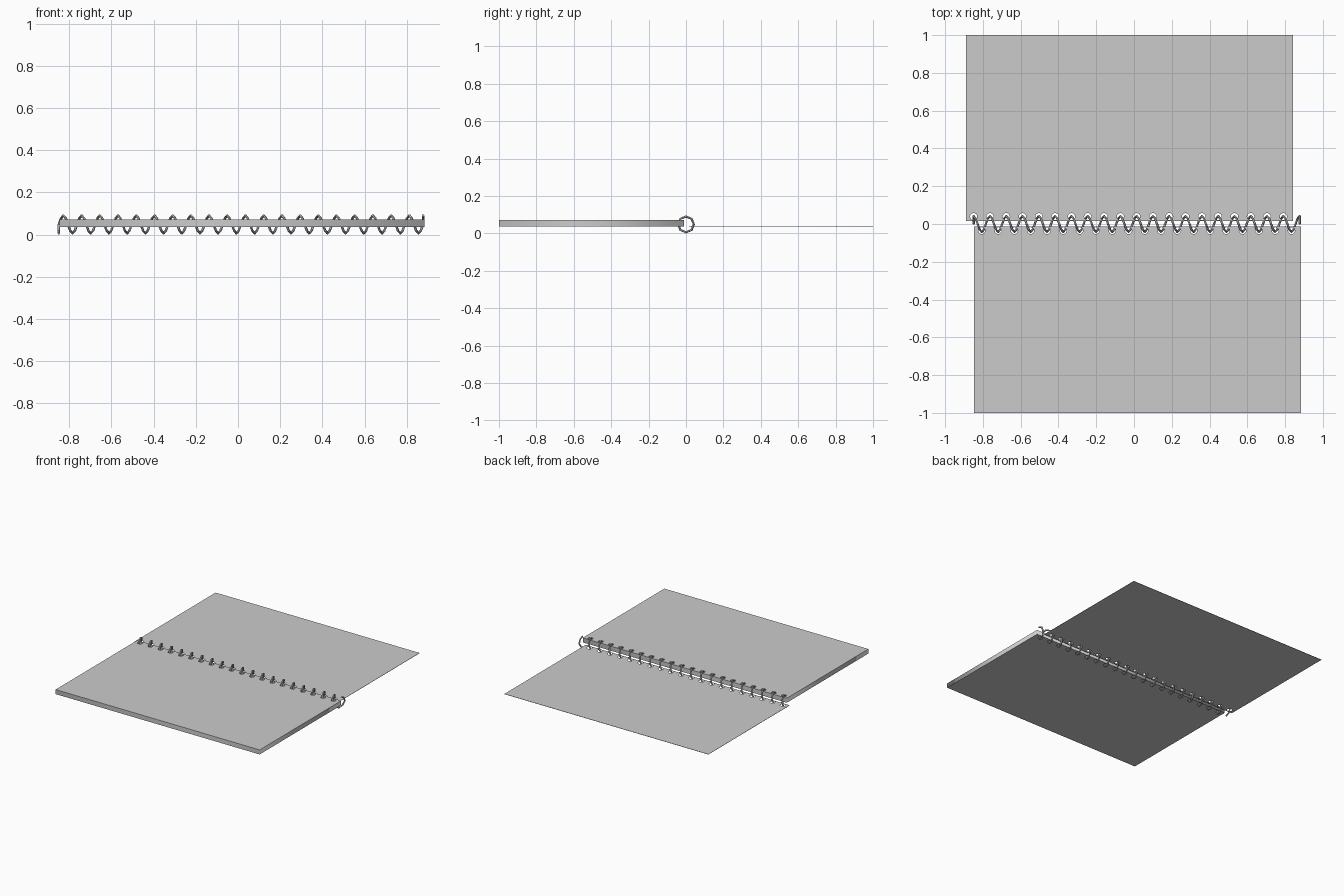
import bpy
import math

if "Cube" in bpy.data.objects:
    bpy.data.objects.remove(bpy.data.objects["Cube"], do_unlink=True)

TURNS = 20
PITCH = 0.0863
START = -0.849
RADIUS = 0.042
WIRE = 0.006
AXIS_Z = RADIUS + WIRE
STEPS = 8
WIDTH = 1.731


def make_material(name, value):
    mat = bpy.data.materials.new(name)
    mat.use_nodes = True
    colour = (value, value, value, 1)
    mat.diffuse_color = colour
    mat.node_tree.nodes["Principled BSDF"].inputs["Base Color"].default_value = colour
    return mat


grey = make_material("light grey", 0.6)


def add_poly(curve, points, cyclic):
    spline = curve.splines.new('POLY')
    spline.points.add(len(points) - 1)
    for p, co in zip(spline.points, points):
        p.co = (*co, 1)
    spline.use_cyclic_u = cyclic


def finish(name, curve, z=0):
    curve.materials.append(grey)
    obj = bpy.data.objects.new(name, curve)
    bpy.context.collection.objects.link(obj)
    obj.location.z = z
    bpy.ops.object.select_all(action='DESELECT')
    obj.select_set(True)
    bpy.context.view_layer.objects.active = obj
    bpy.ops.object.convert(target='MESH')
    return bpy.context.object


def punched_sheet(name, x0, y0, y1, z0, z1, hole_x, hole_y, hole_r):
    """Rectangular sheet with a row of round binding holes."""
    curve = bpy.data.curves.new(name, 'CURVE')
    curve.dimensions = '2D'
    curve.fill_mode = 'BOTH'
    curve.extrude = (z1 - z0) / 2
    x1 = x0 + WIDTH
    add_poly(curve, [(x0, y0, 0), (x1, y0, 0), (x1, y1, 0), (x0, y1, 0)], True)
    for i in range(TURNS):
        cx = hole_x + i * PITCH
        ring = [math.tau * k / 16 for k in range(16)]
        add_poly(curve, [(cx + hole_r * math.cos(a), hole_y + hole_r * math.sin(a), 0)
                         for a in ring], True)
    return finish(name, curve, (z0 + z1) / 2)


# Page block in front, single opened cover sheet behind
punched_sheet("page_block", -0.847, -1, -0.012, 0.036, 0.071,
              START + PITCH / 2, -0.035, 0.018)
punched_sheet("open_cover", -0.89, 0.015, 1, 0.037, 0.039,
              START, 0.039, 0.019)

# Spiral wire, with a flat quarter turn closing each end
points = []
quarter = STEPS // 4
for i in range(-quarter, TURNS * STEPS + quarter + 1):
    angle = math.tau * i / STEPS
    along = min(max(i, 0), TURNS * STEPS) / STEPS
    points.append((START + PITCH * along,
                   RADIUS * math.cos(angle),
                   AXIS_Z + RADIUS * math.sin(angle)))
wire = bpy.data.curves.new("spiral_wire", 'CURVE')
wire.dimensions = '3D'
wire.bevel_depth = WIRE
wire.bevel_resolution = 1
wire.use_fill_caps = True
add_poly(wire, points, False)
finish("spiral_wire", wire)
bpy.ops.object.shade_smooth_by_angle()
